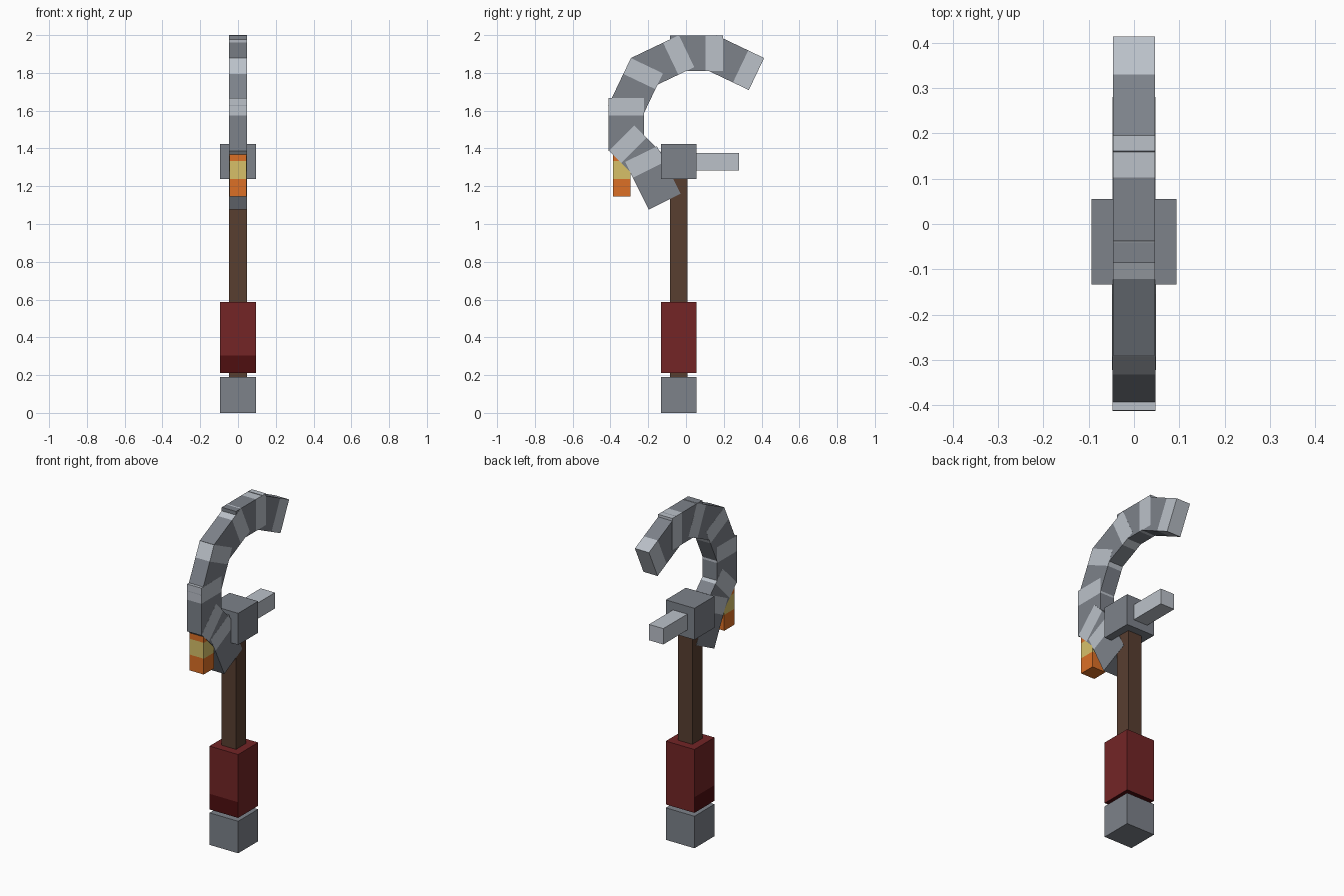
import bpy, bmesh, math
from mathutils import Vector

if "Cube" in bpy.data.objects:
    bpy.data.objects.remove(bpy.data.objects["Cube"])


def material(name, rgb):
    m = bpy.data.materials.new(name)
    lin = [(c / 255 / 12.92) if c < 11 else ((c / 255 + 0.055) / 1.055) ** 2.4 for c in rgb]
    m.diffuse_color = (*lin, 1)
    m.use_nodes = True
    m.node_tree.nodes["Principled BSDF"].inputs["Base Color"].default_value = m.diffuse_color
    return m


STEEL = material("steel grey", (125, 130, 138))
LIGHT = material("light steel", (187, 193, 201))
WOOD = material("dark wood", (88, 62, 48))
RED = material("deep red", (115, 37, 38))
DARK_RED = material("dark red", (78, 14, 16))
ORANGE = material("orange", (220, 112, 38))
YELLOW = material("straw yellow", (215, 192, 105))


def bar(name, start, tilt, half_x, half_y, cuts, mats, rule):
    """Square bar along +z from start, ringed at the cut heights, leaned
    toward +y by tilt degrees; rule(centre, normal) picks the material."""
    bm = bmesh.new()
    rings = [[bm.verts.new((sx * half_x, sy * half_y, h))
              for sx, sy in ((-1, -1), (1, -1), (1, 1), (-1, 1))] for h in cuts]
    bm.faces.new(rings[0][::-1])
    bm.faces.new(rings[-1])
    for low, high in zip(rings, rings[1:]):
        for i in range(4):
            j = (i + 1) % 4
            bm.faces.new((low[i], low[j], high[j], high[i]))
    bm.normal_update()
    for f in bm.faces:
        f.material_index = rule(f.calc_center_median(), f.normal)
    me = bpy.data.meshes.new(name)
    bm.to_mesh(me)
    bm.free()
    for m in mats:
        me.materials.append(m)
    ob = bpy.data.objects.new(name, me)
    ob.location = start
    ob.rotation_euler.x = -math.radians(tilt)
    bpy.context.collection.objects.link(ob)
    return ob


def plain(c, n):
    return 0


AXIS = -0.039      # handle axis in y
WIDE, THIN = 0.094, 0.047

# Handle: pommel, shaft, grip and head block
bar("pommel", (0, AXIS, 0), 0, WIDE, WIDE, (0, 0.19), [STEEL], plain)
bar("shaft", (0, AXIS, 0.19), 0, THIN, THIN, (0, 1.06), [WOOD], plain)
bar("grip", (0, AXIS, 0.21), 0, WIDE, WIDE, (0, 0.093, 0.376), [RED, DARK_RED],
    lambda c, n: int(c.z < 0.09 and min(n) < -0.5))
bar("head_block", (0, AXIS, 1.237), 0, WIDE, WIDE, (0, 0.187), [STEEL], plain)

# Peg sticking out behind the head
bar("back_peg", (0, 0.05, 1.33), 90, THIN, THIN, (0, 0.23), [LIGHT], plain)

# Striped tassel hanging from the hook
STRIPE = 0.094
bar("tassel", (0, -0.34, 1.145), 0, THIN - 0.001, THIN, [i * STRIPE for i in range(5)],
    [ORANGE, YELLOW], lambda c, n: int(c.z / STRIPE - 1e-4) % 2)

# Hook: overlapping equal bars with light tips; each given by tip (y, z) and lean
LENGTH, TIP = 0.281, 0.093
segments = [(-0.238, 1.370, -26.5), (-0.341, 1.455, -45), (-0.317, 1.667, 0),
            (-0.207, 1.838, 25.5), (0.003, 1.915, 64.5), (0.195, 1.904, 90),
            (0.373, 1.794, 115.5)]
for i, (y, z, lean) in enumerate(segments):
    a = math.radians(lean)
    start = Vector((0, y, z)) - LENGTH * Vector((0, math.sin(a), math.cos(a)))
    bar(f"hook_segment_{i + 1}", start, lean, THIN + 0.001 - i * 0.0003, WIDE,
        (0, LENGTH - TIP, LENGTH), [STEEL, LIGHT],
        lambda c, n: int(c.z > LENGTH - TIP))
